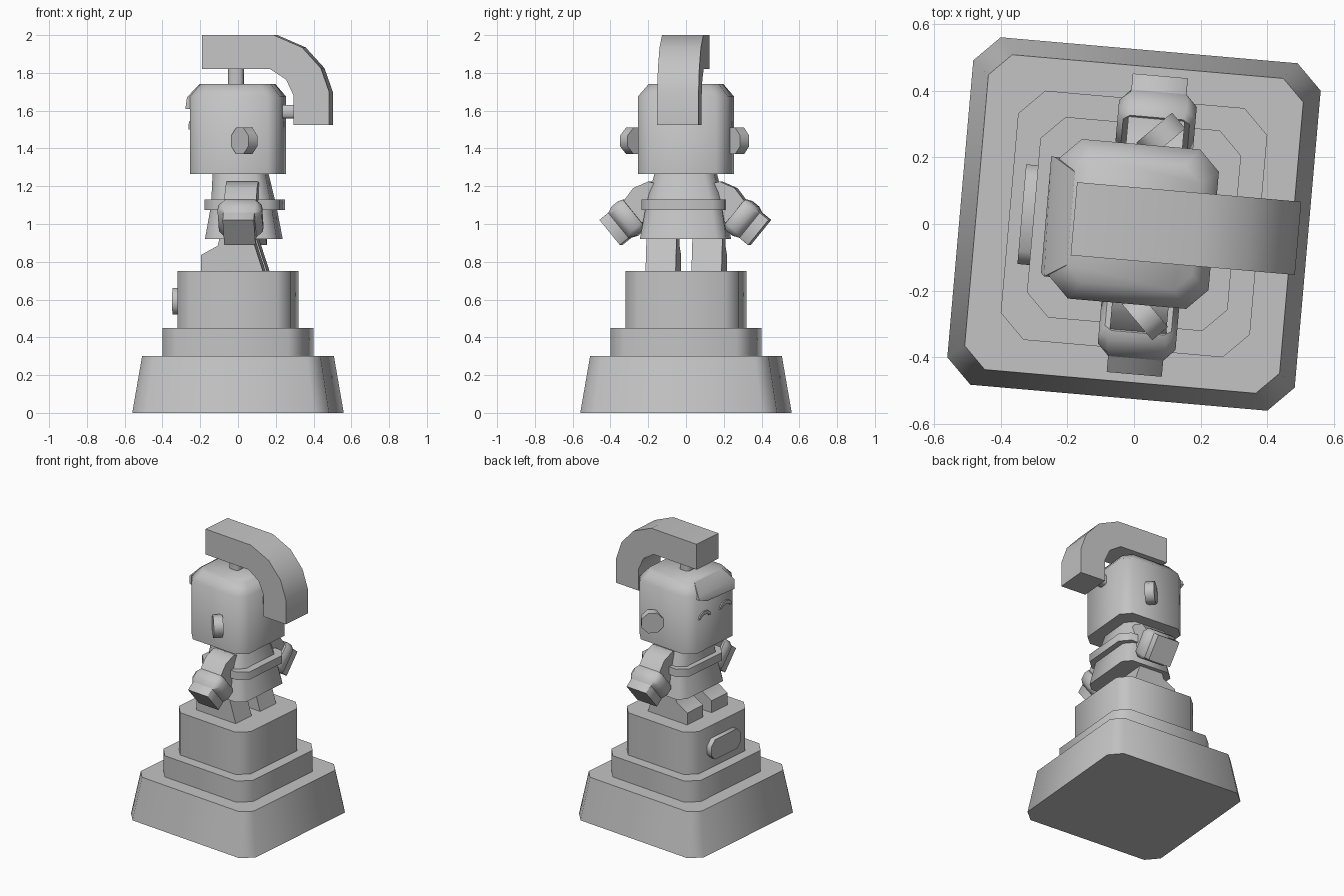
import bpy, bmesh, math
from mathutils import Matrix, Vector

cube = bpy.data.objects.get("Cube")
if cube:
    bpy.data.objects.remove(cube, do_unlink=True)

GREY = (0.55, 0.55, 0.55, 1)
mat = bpy.data.materials.new("stone_grey")
mat.use_nodes = True
mat.diffuse_color = GREY
mat.node_tree.nodes["Principled BSDF"].inputs["Base Color"].default_value = GREY

# The whole statue is turned slightly about the vertical
TURN = Matrix.Rotation(math.radians(-5), 4, 'Z')


def finish(bm, name, matrix=Matrix()):
    bmesh.ops.transform(bm, matrix=TURN @ matrix, verts=bm.verts)
    bmesh.ops.recalc_face_normals(bm, faces=bm.faces)
    me = bpy.data.meshes.new(name)
    bm.to_mesh(me)
    bm.free()
    me.materials.append(mat)
    ob = bpy.data.objects.new(name, me)
    bpy.context.collection.objects.link(ob)
    bpy.ops.object.select_all(action='DESELECT')
    ob.select_set(True)
    bpy.context.view_layer.objects.active = ob
    bpy.ops.object.shade_smooth_by_angle(angle=math.radians(50))
    return ob


def stack(name, levels, matrix=Matrix()):
    """Loft chamfered rectangles given as (z, x0, x1, half_y, chamfer)."""
    bm = bmesh.new()
    rings = []
    for z, a, b, h, c in levels:
        pts = [(a + c, -h), (b - c, -h), (b, c - h), (b, h - c),
               (b - c, h), (a + c, h), (a, h - c), (a, c - h)]
        rings.append([bm.verts.new((x, y, z)) for x, y in pts])
    for lo, hi in zip(rings, rings[1:]):
        for i in range(8):
            j = (i + 1) % 8
            bm.faces.new((lo[i], lo[j], hi[j], hi[i]))
    bm.faces.new(rings[0])
    bm.faces.new(rings[-1])
    return finish(bm, name, matrix)


def prism(name, pts, lo, hi, axis='y'):
    """Extrude an (x, z) outline along y, or a (y, z) outline along x."""
    bm = bmesh.new()

    def ring(d):
        return [bm.verts.new((p, d, z) if axis == 'y' else (d, p, z)) for p, z in pts]
    a, b = ring(lo), ring(hi)
    for i in range(len(pts)):
        j = (i + 1) % len(pts)
        bm.faces.new((a[i], a[j], b[j], b[i]))
    bm.faces.new(a)
    bm.faces.new(b)
    return finish(bm, name)


def square(z, h, c):
    return (z, -h, h, h, c)


# Stepped pedestal
stack("pedestal_base", [square(0, .523, .076), square(.3, .474, .066)])
stack("pedestal_middle", [square(.3, .375, .075), square(.45, .375, .075)])
stack("pedestal_top", [square(.45, .302, .07), square(.75, .302, .07)])
prism("plaque", [(-.15, .56), (-.11, .52), (.11, .52), (.15, .56),
                 (.15, .62), (.11, .66), (-.11, .66), (-.15, .62)], -.338, -.29, 'x')

# Legs with forward feet
for side, s in (("left", -1), ("right", 1)):
    prism(side + "_leg", [(-.18, .75), (-.18, .835), (-.09, .885), (-.075, .95),
                          (.085, .95), (.15, .75)], s * .122 - .08, s * .122 + .08)

# Tunic and belt
stack("tunic_skirt", [(.92, -.16, .222, .23, .05), (1.1, -.13, .19, .2, .05)])
stack("belt", [(1.075, -.165, .235, .222, .06), (1.13, -.165, .235, .222, .06)])
stack("tunic_chest", [(1.1, -.13, .19, .2, .05), (1.28, -.125, .15, .155, .05)])

# Head with a sloped crown
stack("head", [square(1.265, .24, .062), square(1.675, .24, .062), square(1.74, .187, .05)])

# Swept fringe above the face
bm = bmesh.new()
for x, y, z in [(-.265, .18, 1.65), (-.265, .1, 1.62), (-.265, -.17, 1.61),
                (-.235, .18, 1.65), (-.235, -.18, 1.61), (-.19, .14, 1.742),
                (-.19, -.14, 1.742), (-.255, .18, 1.672), (-.255, -.18, 1.672)]:
    bm.verts.new((x, y, z))
hull = bmesh.ops.convex_hull(bm, input=bm.verts)
bmesh.ops.delete(bm, geom=hull["geom_interior"], context='VERTS')
finish(bm, "fringe")

# Closed, arched eyes
for side, s in (("left", -1), ("right", 1)):
    angles = [math.pi * i / 6 for i in range(7)]
    outer = [(s * .105 + .06 * math.cos(a), 1.5 + .045 * math.sin(a)) for a in angles]
    inner = [(s * .105 + .042 * math.cos(a), 1.5 + .02 * math.sin(a)) for a in reversed(angles)]
    prism(side + "_eye", outer + inner, -.249, -.239, 'x')

# Cupped octagonal ears, facing half forward
for side, s in (("left", -1), ("right", 1)):
    bm = bmesh.new()
    bmesh.ops.create_cone(bm, cap_ends=True, segments=8, radius1=.076, radius2=.076, depth=.062,
                          matrix=Matrix.Rotation(math.pi / 8, 4, 'Z'))
    aim = Vector((-1, s, 0)).to_track_quat('Z', 'Y').to_matrix().to_4x4()
    finish(bm, side + "_ear", Matrix.Translation((.057, s * .271, 1.44)) @ aim)

# Arms: bent sleeve, flared cuff, blocky hand
for side, s in (("left", -1), ("right", 1)):
    sleeve = [(.1, 1.2), (.19, 1.225), (.27, 1.19), (.33, 1.11), (.235, 1.0), (.1, 1.08)]
    prism(side + "_sleeve", [(s * y, z) for y, z in sleeve], -.045, .125, 'x')
    d = Vector((0, s * .775, -.632))
    u = Vector((0, s * .632, .775))
    m = Matrix(((1, 0, 0, .04), (0, u.y, d.y, s * .395), (0, u.z, d.z, .955), (0, 0, 0, 1)))
    stack(side + "_cuff", [(-.165, -.1, .1, .09, .02), (-.14, -.117, .117, .1, .03),
                           (-.095, -.117, .117, .1, .03), (-.06, -.085, .085, .085, .005)], m)
    stack(side + "_hand", [(-.1, -.083, .083, .086, .002), (0, -.083, .083, .086, .002)], m)

# Curved crest held by two pegs
crest = [(-.181, 1.82), (-.181, 2), (.2, 2), (.35, 1.935), (.45, 1.825), (.494, 1.7),
         (.494, 1.525), (.305, 1.525), (.305, 1.68), (.265, 1.765), (.18, 1.82)]
prism("crest", crest, -.11, .11)
stack("crest_top_peg", [(1.72, -.05, .03, .04, .015), (1.84, -.05, .03, .04, .015)])
side_peg = Matrix.Translation((.22, 0, 1.595)) @ Matrix.Rotation(math.pi / 2, 4, 'Y')
stack("crest_back_peg", [square(0, .036, .012), square(.1, .036, .012)], side_peg)
